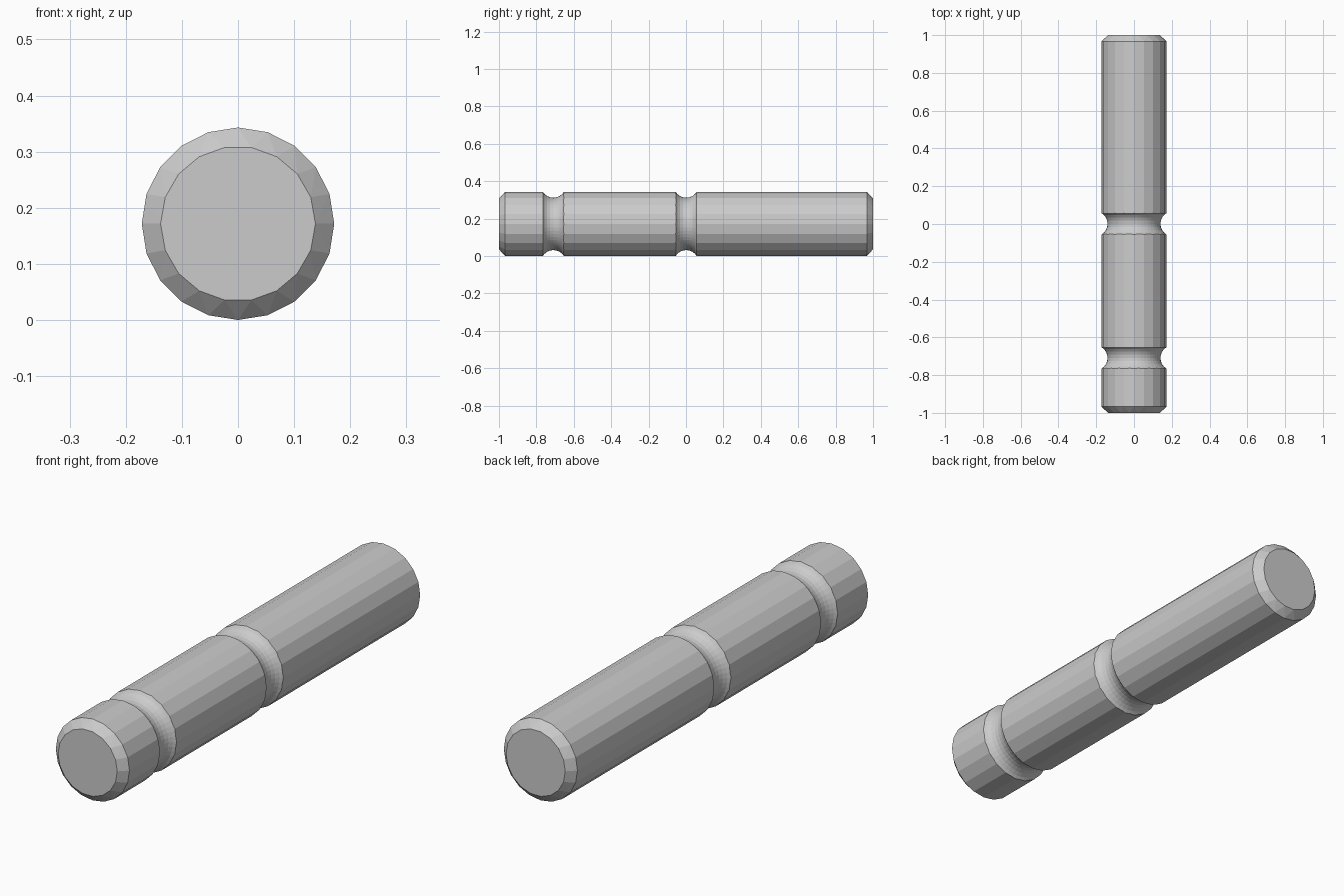
import bpy, bmesh
from math import sin, cos, pi, radians

if "Cube" in bpy.data.objects:
    bpy.data.objects.remove(bpy.data.objects["Cube"])

R = 0.1715        # pin radius, also the height of its axis
END_R = 0.138     # radius of the flat end faces


def ring(bm, y, radius, sides):
    """Closed edge ring around the y axis, starting on the +x side."""
    vs = [bm.verts.new((radius * cos(2 * pi * i / sides), y,
                        R + radius * sin(2 * pi * i / sides)))
          for i in range(sides)]
    edges = [bm.edges.new((vs[i], vs[(i + 1) % sides])) for i in range(sides)]
    return vs, edges


# Pin body: 20-sided shaft, chamfered down to 18-sided end faces
bm = bmesh.new()
rings = [ring(bm, y, r, n) for y, r, n in
         [(-1, END_R, 18), (-0.967, R, 20), (0.967, R, 20), (1, END_R, 18)]]
for a, b in zip(rings, rings[1:]):
    bmesh.ops.bridge_loops(bm, edges=a[1] + b[1])
bm.faces.new(rings[0][0])
bm.faces.new(rings[-1][0])
bmesh.ops.recalc_face_normals(bm, faces=bm.faces)
mesh = bpy.data.meshes.new("pin")
bm.to_mesh(mesh)
bm.free()
pin = bpy.data.objects.new("pin", mesh)
bpy.context.collection.objects.link(pin)

# Round grooves cut by ring-shaped cutters
for name, y in (("front_groove_cutter", -0.709), ("middle_groove_cutter", 0.001)):
    bpy.ops.mesh.primitive_torus_add(
        location=(0, y, R), rotation=(radians(90), 0, 0),
        major_segments=48, minor_segments=24,
        major_radius=0.206, minor_radius=0.066)
    cutter = bpy.context.object
    cutter.name = name
    cutter.hide_render = True
    cutter.display_type = 'WIRE'
    cutter.hide_set(True)
    mod = pin.modifiers.new(name, 'BOOLEAN')
    mod.operation = 'DIFFERENCE'
    mod.solver = 'EXACT'
    mod.object = cutter
